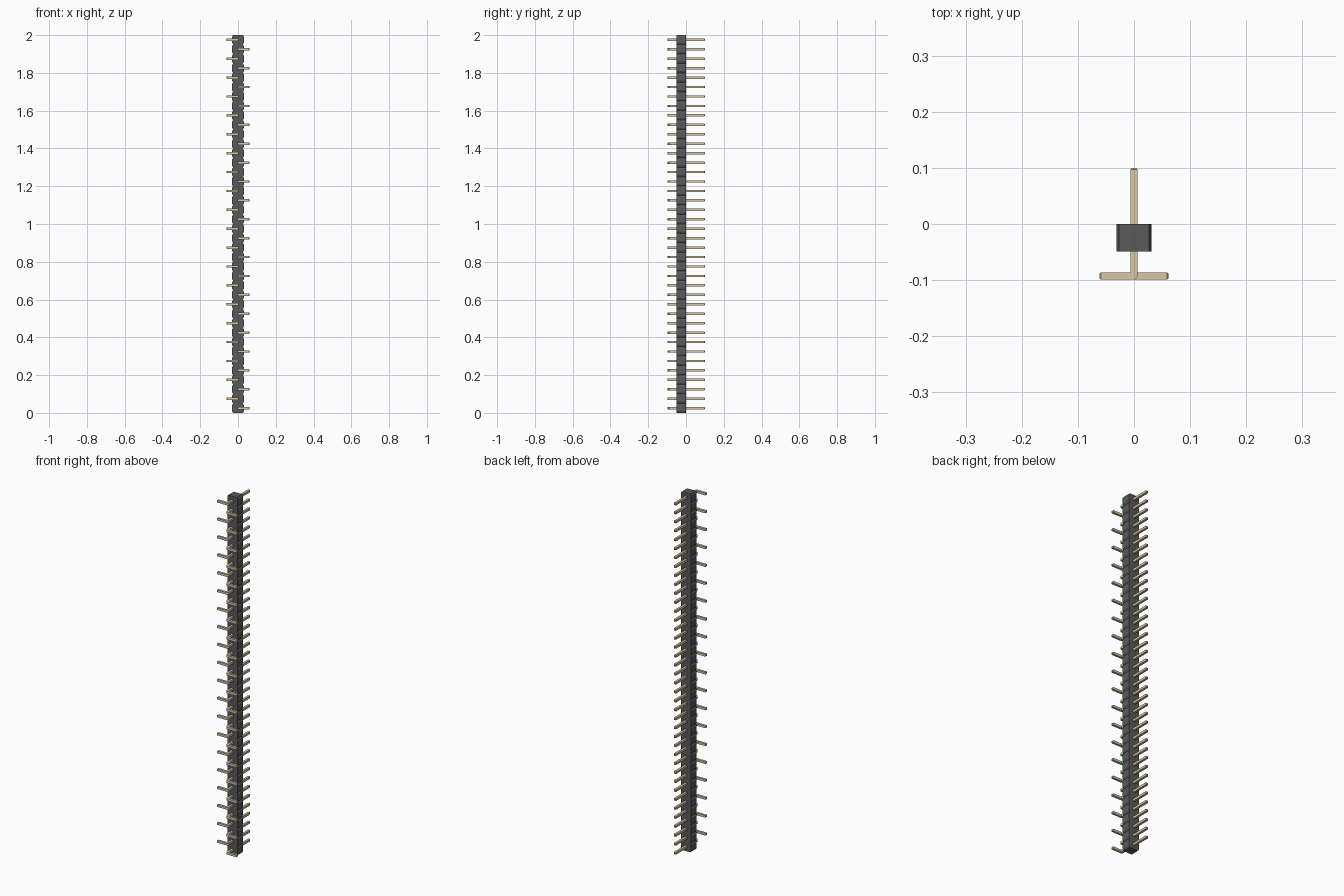
import bpy, bmesh, math

if "Cube" in bpy.data.objects:
    bpy.data.objects.remove(bpy.data.objects["Cube"])

COUNT, PITCH = 40, 0.05
PIN = 0.0063          # half thickness of a pin
TIP = 0.0025          # chamfer at the pin tips


def material(name, color):
    m = bpy.data.materials.new(name)
    m.diffuse_color = (*color, 1)
    m.use_nodes = True
    m.node_tree.nodes["Principled BSDF"].inputs["Base Color"].default_value = m.diffuse_color
    return m


def prism(name, outline, direction, mat):
    """Extrude a closed outline along direction; returns object and bmesh."""
    bm = bmesh.new()
    face = bm.faces.new([bm.verts.new(p) for p in outline])
    ext = bmesh.ops.extrude_face_region(bm, geom=[face])["geom"]
    bmesh.ops.translate(bm, vec=direction,
                        verts=[v for v in ext if isinstance(v, bmesh.types.BMVert)])
    bmesh.ops.recalc_face_normals(bm, faces=bm.faces)
    ob = bpy.data.objects.new(name, bpy.data.meshes.new(name))
    ob.data.materials.append(mat)
    bpy.context.collection.objects.link(ob)
    return ob, bm


plastic = material("dark_plastic", (0.1, 0.1, 0.1))
metal = material("pale_gold", (0.68, 0.57, 0.38))

# Housing: one notched strip, a chamfered cell for every pin
W, N, C, FRONT = 0.0315, 0.0265, 0.009, -0.049
right = [(N, 0)]
for i in range(COUNT):
    z = i * PITCH
    right += [(W, z + C), (W, z + PITCH - C), (N, z + PITCH)]
outline = [(x, FRONT, z) for x, z in right] + [(-x, FRONT, z) for x, z in reversed(right)]
housing, bm = prism("housing", outline, (0, -FRONT, 0), plastic)
bm.to_mesh(housing.data)
bm.free()


# Pins: L-shaped square wire with a rounded outer bend and chamfered tips
def pin_row(name, side, first_z):
    back, foot, front, r = 0.1, 0.0615, -0.099, 0.007
    pts = [(PIN, back), (-PIN, back)]
    for k in range(6):
        a = math.pi + k * math.pi / 10
        pts.append((-PIN + r + r * math.cos(a), front + r + r * math.sin(a)))
    pts += [(foot, front), (foot, front + 2 * PIN), (PIN, front + 2 * PIN)]
    ob, bm = prism(name, [(side * x, y, first_z - PIN) for x, y in pts],
                   (0, 0, 2 * PIN), metal)
    tips = [e for e in bm.edges
            if all(v.co.y > back - 1e-4 for v in e.verts)
            or all(abs(v.co.x) > foot - 1e-4 for v in e.verts)]
    bmesh.ops.bevel(bm, geom=tips, offset=TIP, segments=1, affect='EDGES')
    bm.to_mesh(ob.data)
    bm.free()
    arr = ob.modifiers.new("row", 'ARRAY')
    arr.count = COUNT // 2
    arr.use_relative_offset = False
    arr.use_constant_offset = True
    arr.constant_offset_displace = (0, 0, 2 * PITCH)


pin_row("right_pins", 1, PITCH / 2)
pin_row("left_pins", -1, PITCH * 1.5)
